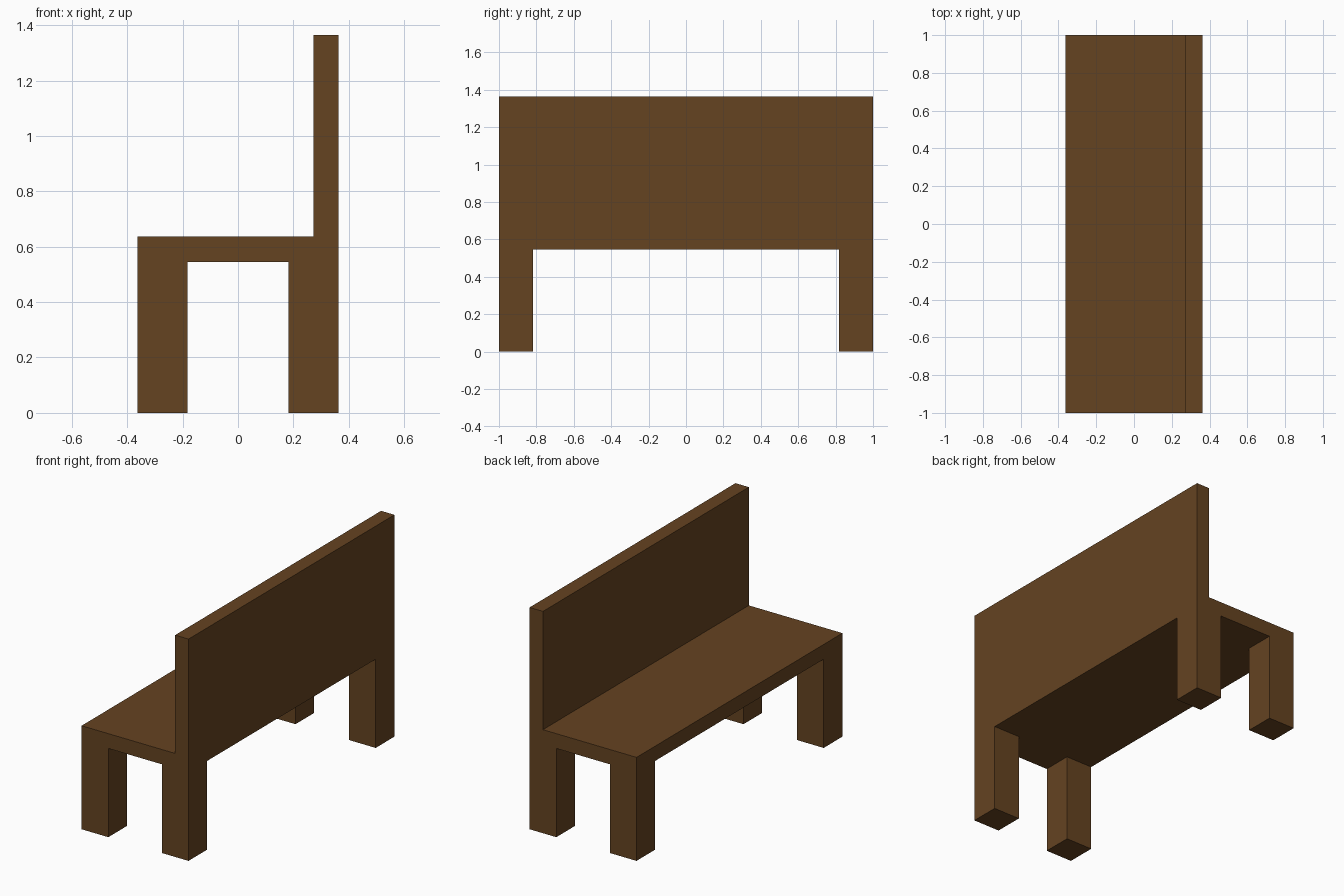
import bpy

if "Cube" in bpy.data.objects:
    bpy.data.objects.remove(bpy.data.objects["Cube"])

U = 1 / 11  # the bench is laid out on a grid of 1/11 unit

wood = bpy.data.materials.new("dark brown wood")
wood.diffuse_color = (0.130, 0.056, 0.0152, 1)
wood.use_nodes = True
wood.node_tree.nodes["Principled BSDF"].inputs["Base Color"].default_value = wood.diffuse_color


def box(name, x, y, z):
    """Box from (min, max) ranges given in grid units."""
    lo, hi = zip(x, y, z)
    bpy.ops.mesh.primitive_cube_add(
        size=1, location=[(a + b) / 2 * U for a, b in zip(lo, hi)])
    obj = bpy.context.object
    obj.name = name
    obj.scale = [(b - a) * U for a, b in zip(lo, hi)]
    bpy.ops.object.transform_apply(location=False, rotation=False, scale=True)
    obj.data.materials.append(wood)
    return obj


# Seat slab and upright backrest along its +x edge
box("seat", (-4, 4), (-11, 11), (6, 7))
box("backrest", (3, 4), (-11, 11), (7, 15))

# Four square legs flush with the seat corners
for side, x in (("seat_side", (-4, -2)), ("backrest_side", (2, 4))):
    for end, y in (("front", (-11, -9)), ("back", (9, 11))):
        box(f"{end}_leg_{side}", x, y, (0, 6))
